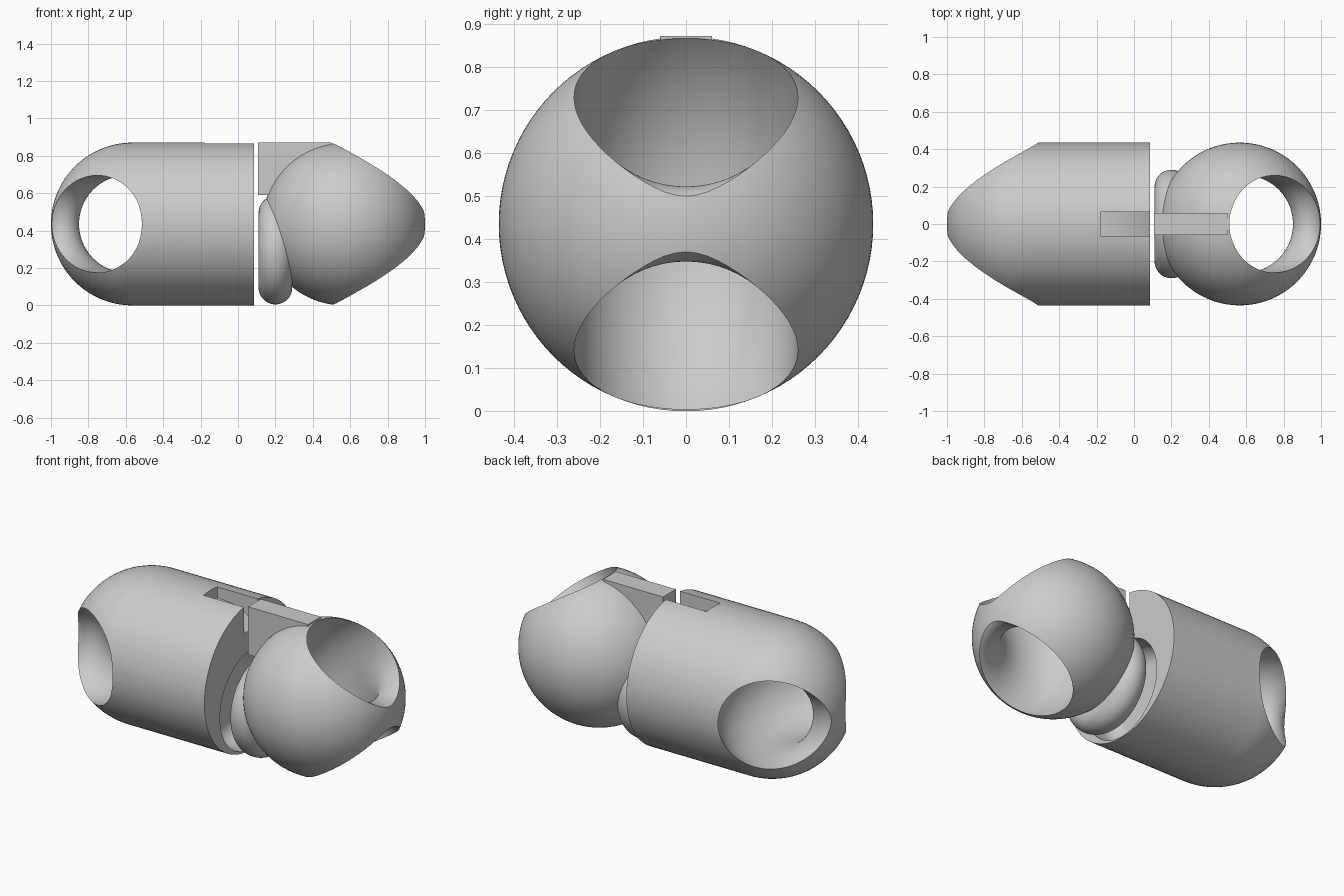
import bpy, bmesh, math
from mathutils import Vector, Matrix

if "Cube" in bpy.data.objects:
    bpy.data.objects.remove(bpy.data.objects["Cube"], do_unlink=True)

R = 0.435          # outer radius, also the height of the centre line
END = 0.565        # distance of both sphere centres from the middle

grey = bpy.data.materials.new("plain grey")
grey.use_nodes = True
grey.diffuse_color = (0.6, 0.6, 0.6, 1)
grey.node_tree.nodes["Principled BSDF"].inputs["Base Color"].default_value = (0.6, 0.6, 0.6, 1)


def finish(bm, name):
    bmesh.ops.remove_doubles(bm, verts=bm.verts, dist=1e-5)
    bmesh.ops.recalc_face_normals(bm, faces=bm.faces)
    mesh = bpy.data.meshes.new(name)
    bm.to_mesh(mesh)
    bm.free()
    mesh.materials.append(grey)
    obj = bpy.data.objects.new(name, mesh)
    bpy.context.collection.objects.link(obj)
    return obj


def arc(cx, cr, r, a0, a1, n):
    """Points (along, radius) on a circular arc, angles in degrees."""
    angles = [math.radians(a0 + (a1 - a0) * i / n) for i in range(n + 1)]
    return [(cx + r * math.cos(a), cr + r * math.sin(a)) for a in angles]


def lathe(name, profile, centre, axis="X", steps=96):
    """Turn a profile round the chosen axis through the centre."""
    bm = bmesh.new()
    verts = [bm.verts.new((x, 0, max(r, 0))) for x, r in profile]
    edges = [bm.edges.new(pair) for pair in zip(verts, verts[1:])]
    bmesh.ops.spin(bm, geom=verts + edges, cent=(0, 0, 0), axis=(1, 0, 0),
                   angle=math.tau, steps=steps)
    turn = {"X": Matrix(), "Y": Matrix.Rotation(math.pi / 2, 4, "Z"),
            "Z": Matrix.Rotation(math.pi / 2, 4, "Y")}[axis]
    bmesh.ops.transform(bm, matrix=Matrix.Translation(centre) @ turn, verts=bm.verts)
    return finish(bm, name)


def ring(name, major, minor, centre, axis):
    return lathe(name, arc(0, major, minor, 0, 360, 64), centre, axis, 128)


def prism(name, outline, half):
    """Extrude an (x, z) outline across y."""
    bm = bmesh.new()
    face = bm.faces.new([bm.verts.new((x, -half, z)) for x, z in outline])
    new = bmesh.ops.extrude_face_region(bm, geom=[face])["geom"]
    bmesh.ops.translate(bm, vec=(0, 2 * half, 0),
                        verts=[v for v in new if isinstance(v, bmesh.types.BMVert)])
    return finish(bm, name)


def combine(target, tool, operation):
    tool.hide_render = True
    mod = target.modifiers.new("combine", "BOOLEAN")
    mod.object, mod.operation, mod.solver = tool, operation, "EXACT"
    bpy.ops.object.select_all(action="DESELECT")
    bpy.context.view_layer.objects.active = target
    target.select_set(True)
    bpy.ops.object.modifier_apply(modifier=mod.name)
    bpy.data.objects.remove(tool, do_unlink=True)


def smooth(obj):
    bpy.ops.object.select_all(action="DESELECT")
    bpy.context.view_layer.objects.active = obj
    obj.select_set(True)
    bpy.ops.object.shade_smooth_by_angle(angle=math.radians(30))


# Barrel with a domed end
barrel = lathe("barrel", arc(-END, 0, R, 180, 90, 32) + [(0.085, R), (0.085, 0)], (0, 0, R))

# Curved cord passage round the bar at the domed end
combine(barrel, ring("barrel_cord_cutter", 0.347, 0.26, (-0.937, 0, R), "Z"), "DIFFERENCE")

# Offset round socket with a rounded floor
socket = [(-0.1, 0), (-0.1, 0.2)] + arc(-0.01, 0.2, 0.09, 180, 90, 10)[1:] + [(0.2, 0.29), (0.2, 0)]
combine(barrel, lathe("socket_cutter", socket, (0, 0, 0.297)), "DIFFERENCE")

# Latch notch in the top of the barrel
notch = [(-0.18, 1), (-0.18, 0.8), (-0.05, 0.79), (0.1, 0.7), (0.1, 1)]
combine(barrel, prism("notch_cutter", notch, 0.065), "DIFFERENCE")
smooth(barrel)

# Ball with latch block and locating ring
ball = lathe("ball", arc(END, 0, R, 180, 0, 64), (0, 0, R))
latch = [(0.108, 0.59), (0.5, 0.59), (0.5, 0.872), (0.108, 0.872)]
combine(ball, prism("latch_block", latch, 0.06), "UNION")
combine(ball, ring("locating_ring", 0.2, 0.09, (0.2, 0, 0.295), "X"), "UNION")

# Curved cord passage round the bar at the ball's outer end
combine(ball, ring("ball_cord_cutter", 0.347, 0.26, (0.937, 0, R), "Y"), "DIFFERENCE")
smooth(ball)
